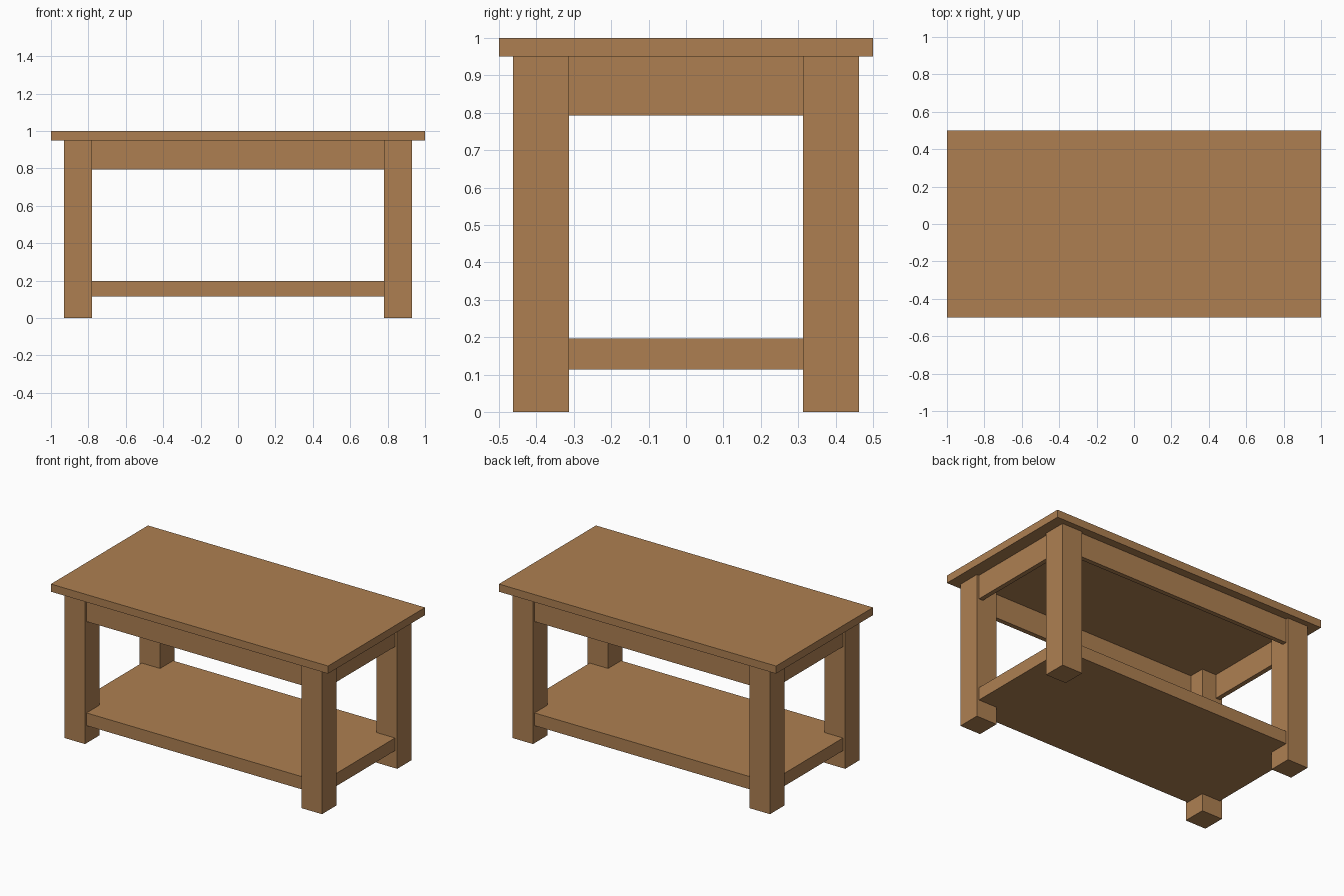
import bpy
from mathutils import Vector

old = bpy.data.objects.get("Cube")
if old:
    bpy.data.objects.remove(old, do_unlink=True)

WOOD = (0.42, 0.213, 0.083, 1.0)
wood = bpy.data.materials.new("warm wood")
wood.use_nodes = True
wood.diffuse_color = WOOD
wood.node_tree.nodes["Principled BSDF"].inputs["Base Color"].default_value = WOOD


def box(name, low, high):
    """Flat-faced wooden board between two opposite corners."""
    low, high = Vector(low), Vector(high)
    bpy.ops.mesh.primitive_cube_add(size=1, location=(low + high) / 2)
    board = bpy.context.object
    board.name = name
    board.scale = high - low
    bpy.ops.object.transform_apply(location=False, rotation=False, scale=True)
    board.data.materials.append(wood)
    return board


TOP, UNDER = 1.0, 0.95
LEG_X, LEG_Y, LEG = 0.93, 0.462, 0.149
INSET, THICK = 0.016, 0.03
IN_X, IN_Y = LEG_X - LEG, LEG_Y - LEG
RAIL_X, RAIL_Y = LEG_X - INSET, LEG_Y - INSET
APRON_LOW = 0.793
SHELF_LOW, SHELF_HIGH = 0.114, 0.197

# Table top
box("table_top", (-1, -0.5, UNDER), (1, 0.5, TOP))

# Four square legs
for side, sx in (("right", -1), ("left", 1)):
    for end, sy in (("front", -1), ("back", 1)):
        xs = sorted((sx * IN_X, sx * LEG_X))
        ys = sorted((sy * IN_Y, sy * LEG_Y))
        box(f"{end}_{side}_leg", (xs[0], ys[0], 0), (xs[1], ys[1], UNDER))

# Long aprons, set slightly back from the leg faces
for end, sy in (("front", -1), ("back", 1)):
    ys = sorted((sy * (RAIL_Y - THICK), sy * RAIL_Y))
    box(f"{end}_apron", (-IN_X, ys[0], APRON_LOW), (IN_X, ys[1], UNDER))

# Short aprons
for side, sx in (("right", -1), ("left", 1)):
    xs = sorted((sx * (RAIL_X - THICK), sx * RAIL_X))
    box(f"{side}_apron", (xs[0], -IN_Y, APRON_LOW), (xs[1], IN_Y, UNDER))

# Lower shelf, its corners housed in the legs
box("lower_shelf", (-RAIL_X, -RAIL_Y, SHELF_LOW), (RAIL_X, RAIL_Y, SHELF_HIGH))
